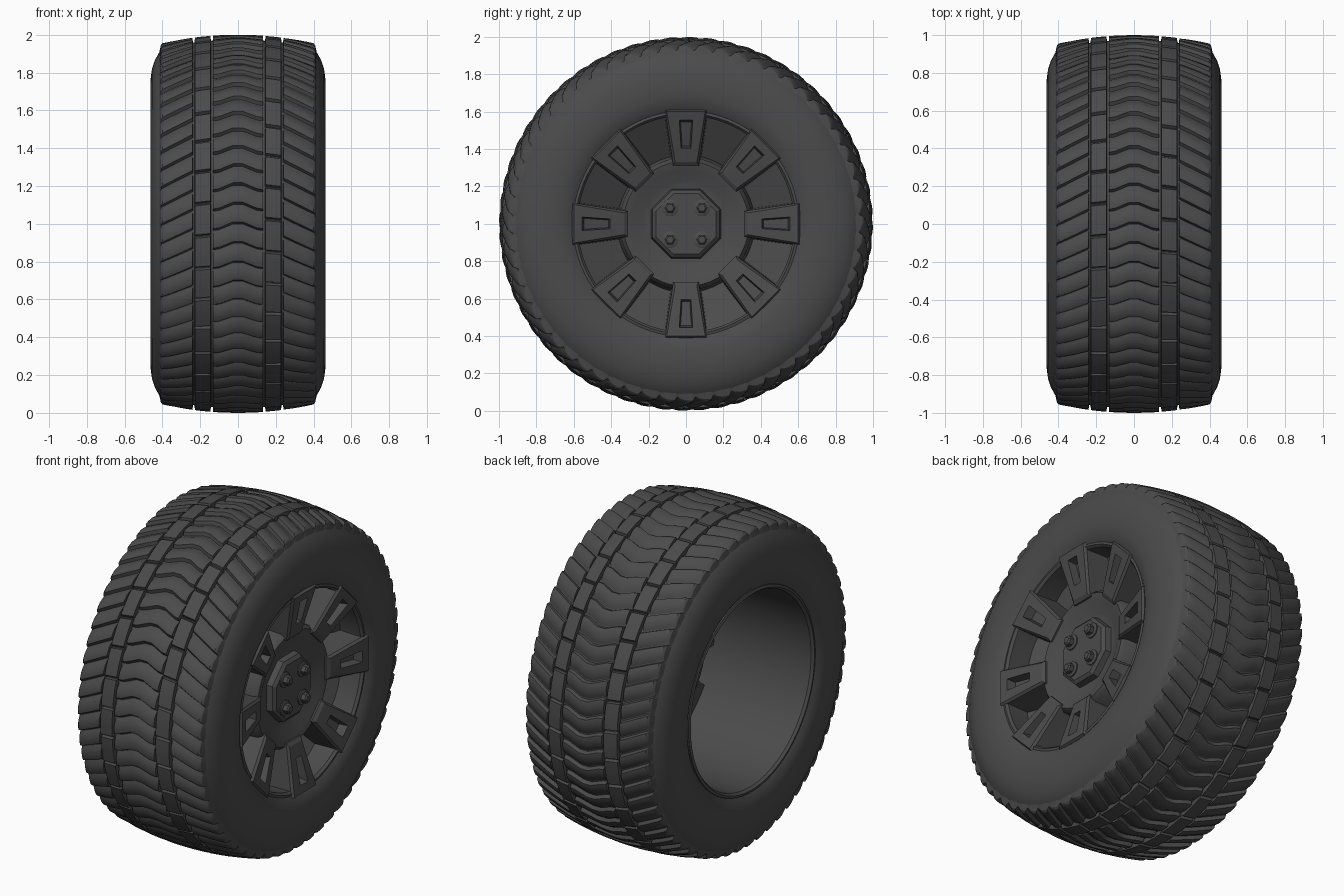
import bpy, bmesh
from math import sin, cos, pi, radians
from mathutils import Vector

if "Cube" in bpy.data.objects:
    bpy.data.objects.remove(bpy.data.objects["Cube"])

mat = bpy.data.materials.new("dark_rubber")
mat.diffuse_color = (0.07, 0.07, 0.07, 1)
mat.use_nodes = True
mat.node_tree.nodes["Principled BSDF"].inputs["Base Color"].default_value = mat.diffuse_color


def polar(x, r, t):
    """Point around the wheel axis (x); t = 0 faces the front, rising upward."""
    return Vector((x, -r * cos(t), 1 + r * sin(t)))


def loft(name, groups, loop=False, caps=False, angle=35):
    """Join rings of points with quads; each group is one separate shell."""
    bm = bmesh.new()
    for rings in groups:
        vs = [[bm.verts.new(p) for p in ring] for ring in rings]
        n = len(vs[0])
        for i in range(len(vs) if loop else len(vs) - 1):
            a, b = vs[i], vs[(i + 1) % len(vs)]
            for j in range(n):
                k = (j + 1) % n
                bm.faces.new((a[j], a[k], b[k], b[j]))
        if caps:
            bm.faces.new(vs[0])
            bm.faces.new(vs[-1])
    bmesh.ops.recalc_face_normals(bm, faces=bm.faces)
    me = bpy.data.meshes.new(name)
    bm.to_mesh(me)
    bm.free()
    me.materials.append(mat)
    ob = bpy.data.objects.new(name, me)
    bpy.context.collection.objects.link(ob)
    bpy.ops.object.select_all(action='DESELECT')
    ob.select_set(True)
    bpy.context.view_layer.objects.active = ob
    bpy.ops.object.shade_smooth_by_angle(angle=radians(angle))
    return ob


def lathe(name, profile, segs=96, loop=True, caps=False, phase=0, angle=35):
    rings = [[polar(x, r, phase + 2 * pi * j / segs) for j in range(segs)]
             for x, r in profile]
    return loft(name, [rings], loop, caps, angle)


def crown(x):
    return 1 - 0.28 * x * x


def tread_band(name, cols, count, steps, skew, phase=0):
    """Grooved strip: cols = (x, radius, groove weight), steps = (fraction, depth)."""
    rings = [[polar(x, r - d * w, (i + f + phase) * 2 * pi / count - skew(abs(x)))
              for i in range(count) for f, d in steps] for x, r, w in cols]
    loft(name, [rings], loop=True, angle=30)


# Tyre body: sidewalls and the floor of the grooves
half = [(0.425, 0.595), (0.45, 0.63), (0.462, 0.69), (0.463, 0.76), (0.455, 0.82),
        (0.44, 0.865), (0.415, 0.91), (0.39, 0.935), (0.23, 0.96), (0.1, 0.972)]
lathe("tyre_body", half + [(-x, r) for x, r in reversed(half)], 128)

# Tread: centre chevrons, block ribs and slanted shoulder ribs
RIDGE = [(0.0, 0.022), (0.1, 0.002), (0.25, 0.0), (0.55, 0.003), (0.8, 0.013), (0.94, 0.022)]
BLOCK = [(0.0, 0.018), (0.04, 0.0), (0.35, 0.0), (0.65, 0.0), (0.93, 0.002), (0.97, 0.018)]


def chevron(x):
    return 0.42 * min(max(x - 0.025, 0), 0.075) + 0.15 * max(x - 0.1, 0)


xs = [-0.132, -0.1, -0.06, -0.025, 0.025, 0.06, 0.1, 0.132]
tread_band("centre_tread", [(-0.134, 0.955, 0)] + [(x, crown(x), 1) for x in xs]
           + [(0.134, 0.955, 0)], 60, RIDGE, chevron)
for s, side in ((1, "right"), (-1, "left")):
    cols = [(0.143, 0.955, 0)] + [(x, crown(x), 1) for x in (0.145, 0.19, 0.228)] \
        + [(0.23, 0.955, 0)]
    tread_band(side + "_block_rib", [(s * x, r, w) for x, r, w in cols], 36, BLOCK,
               lambda x: 0.1 * x, 0.25 * s)
    cols = [(0.238, 0.945, 0)] + [(x, crown(x), 1) for x in (0.24, 0.28, 0.32, 0.36, 0.398)] \
        + [(0.408, 0.945, 0.8), (0.418, 0.9, 0)]
    tread_band(side + "_shoulder_tread", [(s * x, r, w) for x, r, w in cols], 60, RIDGE,
               lambda x: 0.5 * (x - 0.238), 0.3 * s)

# Rim barrel, open at the back
lathe("rim_barrel", [(-0.44, 0.605), (-0.445, 0.59), (-0.43, 0.578), (0.42, 0.578),
                     (0.435, 0.59), (0.43, 0.61)], 96)

# Faceted dish closing the windows between the spokes
lathe("window_backing", [(0.30, 0.64), (0.14, 0.36), (0.12, 0.36), (0.28, 0.64)],
      8, angle=15)


# Eight tapering spokes with a recessed slot
def spoke_ring(t, corners):
    u, v = Vector((0, -cos(t), sin(t))), Vector((0, sin(t), cos(t)))
    return [Vector((x, 0, 1)) + u * r + v * w for x, r, w in corners]


def trapezoid(x0, r0, w0, x1, r1, w1):
    return [(x0, r0, -w0), (x0, r0, w0), (x1, r1, w1), (x1, r1, -w1)]


spoke = [trapezoid(0.16, 0.31, 0.075, 0.22, 0.60, 0.118),
         trapezoid(0.37, 0.31, 0.068, 0.435, 0.61, 0.113),
         trapezoid(0.385, 0.33, 0.058, 0.45, 0.60, 0.103),
         trapezoid(0.405, 0.405, 0.026, 0.442, 0.555, 0.036),
         trapezoid(0.355, 0.415, 0.02, 0.39, 0.545, 0.029)]
loft("spokes", [[spoke_ring(k * pi / 4, c) for c in spoke] for k in range(8)],
     caps=True, angle=20)

# Dished hub with a raised eight-sided centre
lathe("hub", [(0.13, 0.05), (0.13, 0.37), (0.34, 0.355), (0.365, 0.335), (0.355, 0.29),
              (0.325, 0.23), (0.32, 0.19), (0.32, 0.05)], 48, loop=False, caps=True)
lathe("hub_centre", [(0.28, 0.21), (0.355, 0.195), (0.37, 0.175), (0.368, 0.03)],
      8, loop=False, caps=True, phase=pi / 8, angle=20)


# Four lug nuts on washers
def disc(x, r, n, y, z):
    return [Vector((x, y + r * cos(2 * pi * j / n), 1 + z + r * sin(2 * pi * j / n)))
            for j in range(n)]


spots = [(a * 0.085, b * 0.085) for a in (-1, 1) for b in (-1, 1)]
loft("lug_washers", [[disc(0.35, 0.045, 16, *p), disc(0.376, 0.045, 16, *p),
                      disc(0.38, 0.038, 16, *p)] for p in spots], caps=True)
loft("lug_nuts", [[disc(0.36, 0.03, 6, *p), disc(0.405, 0.03, 6, *p),
                   disc(0.413, 0.02, 6, *p)] for p in spots], caps=True, angle=20)
